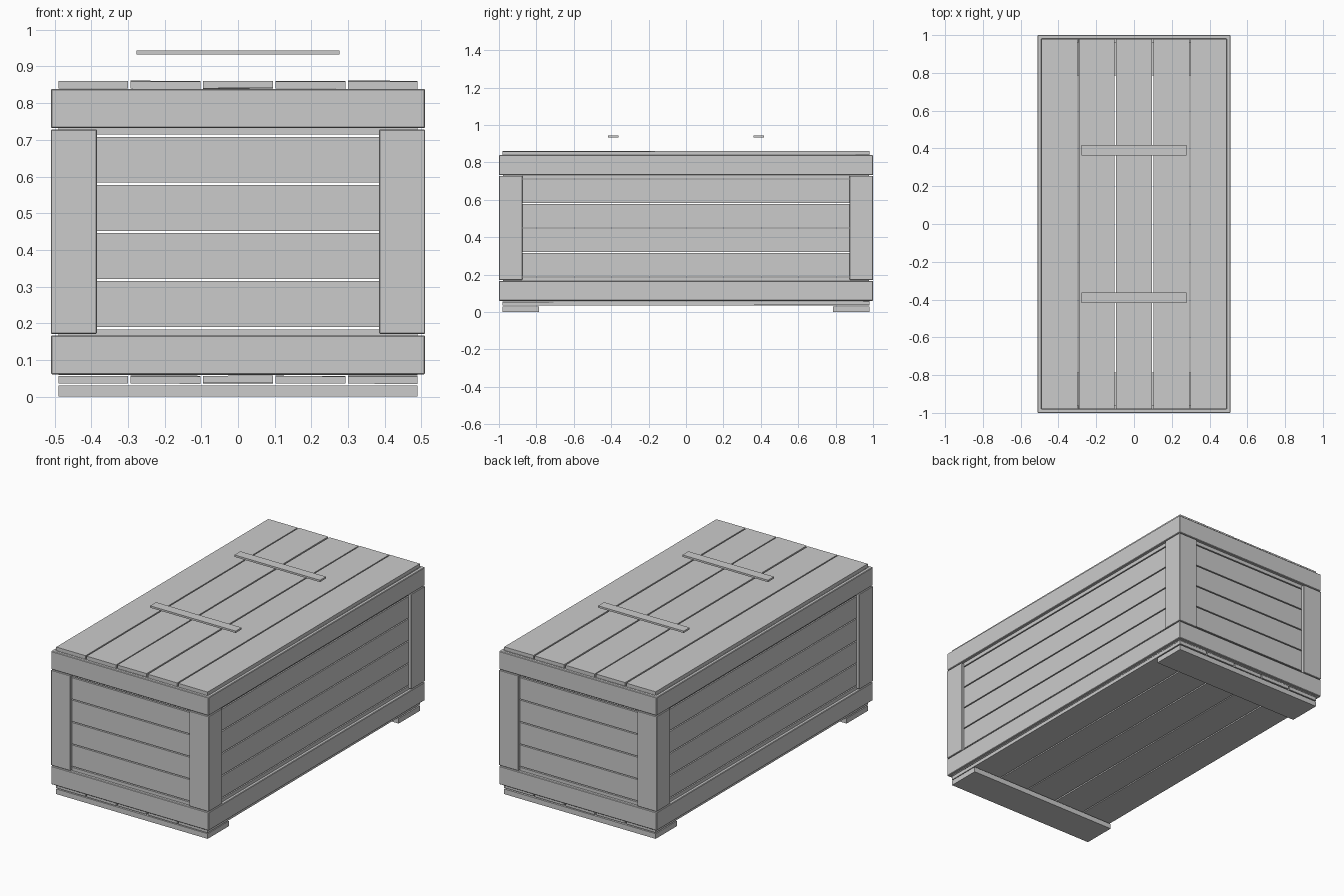
import bpy, bmesh, math

if "Cube" in bpy.data.objects:
    bpy.data.objects.remove(bpy.data.objects["Cube"])

HX, HY = 0.51, 1.0      # outer half sizes
T = 0.02                # board thickness


def finish(name, bm, bevel=0.0):
    bmesh.ops.recalc_face_normals(bm, faces=bm.faces)
    me = bpy.data.meshes.new(name)
    bm.to_mesh(me)
    bm.free()
    ob = bpy.data.objects.new(name, me)
    bpy.context.collection.objects.link(ob)
    if bevel:
        m = ob.modifiers.new("edge_bevel", 'BEVEL')
        m.width, m.segments = bevel, 1
    return ob


def board(name, x, y, z, rot=(0, 0, 0), bevel=0.0):
    """Box from (min, max) ranges, rotated slightly about its centre."""
    bm = bmesh.new()
    bmesh.ops.create_cube(bm, size=1)
    bmesh.ops.scale(bm, vec=(x[1] - x[0], y[1] - y[0], z[1] - z[0]), verts=bm.verts)
    ob = finish(name, bm, bevel)
    ob.location = (sum(x) / 2, sum(y) / 2, sum(z) / 2)
    ob.rotation_euler = rot
    return ob


def prism(name, pts, z0, z1):
    bm = bmesh.new()
    face = bm.faces.new([bm.verts.new((px, py, z0)) for px, py in pts])
    ext = bmesh.ops.extrude_face_region(bm, geom=[face])
    top = [v for v in ext['geom'] if isinstance(v, bmesh.types.BMVert)]
    bmesh.ops.translate(bm, vec=(0, 0, z1 - z0), verts=top)
    return finish(name, bm, 0.002)


def ring(name, z0, z1):
    """Rectangular band around the crate."""
    bm = bmesh.new()
    loops = []
    for hx, hy, z in ((HX, HY, z0), (HX, HY, z1),
                      (HX - T, HY - T, z1), (HX - T, HY - T, z0)):
        loops.append([bm.verts.new((sx * hx, sy * hy, z))
                      for sx, sy in ((-1, -1), (1, -1), (1, 1), (-1, 1))])
    for i in range(4):
        a, b = loops[i], loops[(i + 1) % 4]
        for j in range(4):
            k = (j + 1) % 4
            bm.faces.new((a[j], a[k], b[k], b[j]))
    return finish(name, bm, 0.003)


# Frame bands
ring("lower_frame", 0.06, 0.167)
ring("upper_frame", 0.732, 0.839)

# L-shaped corner posts
W = 0.125
for sx in (-1, 1):
    for sy in (-1, 1):
        profile = [(HX, HY), (HX - W, HY), (HX - W, HY - T),
                   (HX - T, HY - T), (HX - T, HY - W), (HX, HY - W)]
        prism("corner_post", [(sx * px, sy * py) for px, py in profile], 0.171, 0.728)

# Wall planks, six per side with see-through gaps
for i in range(6):
    z0 = 0.059 + i * 0.131
    z = (z0, z0 + 0.1245)
    for s in (-1, 1):
        ys = sorted((s * (HY - T - 0.001), s * (HY - 2 * T)))
        board("end_plank", (-0.489, 0.489), ys, z)
        xs = sorted((s * (HX - T - 0.001), s * (HX - 2 * T)))
        board("side_plank", xs, (-0.959, 0.959), z)

# Lid and floor planks, very slightly warped
tilt = (0.0, 0.001, -0.0008, 0.0006, 0.0012)
for i in range(5):
    x0 = -0.49 + i * 0.1975
    for name, z0 in (("lid_plank", 0.84), ("floor_plank", 0.036)):
        board(name, (x0, x0 + 0.19), (-0.98, 0.98), (z0, z0 + 0.02),
              (tilt[i], tilt[i] * 3, 0))

# Skids below, thin battens above the lid
for s in (-1, 1):
    board("skid", (-0.49, 0.49), sorted((s * 0.785, s * 0.98)), (0, 0.03))
    board("lid_batten", (-0.277, 0.277), sorted((s * 0.362, s * 0.417)), (0.932, 0.943))
